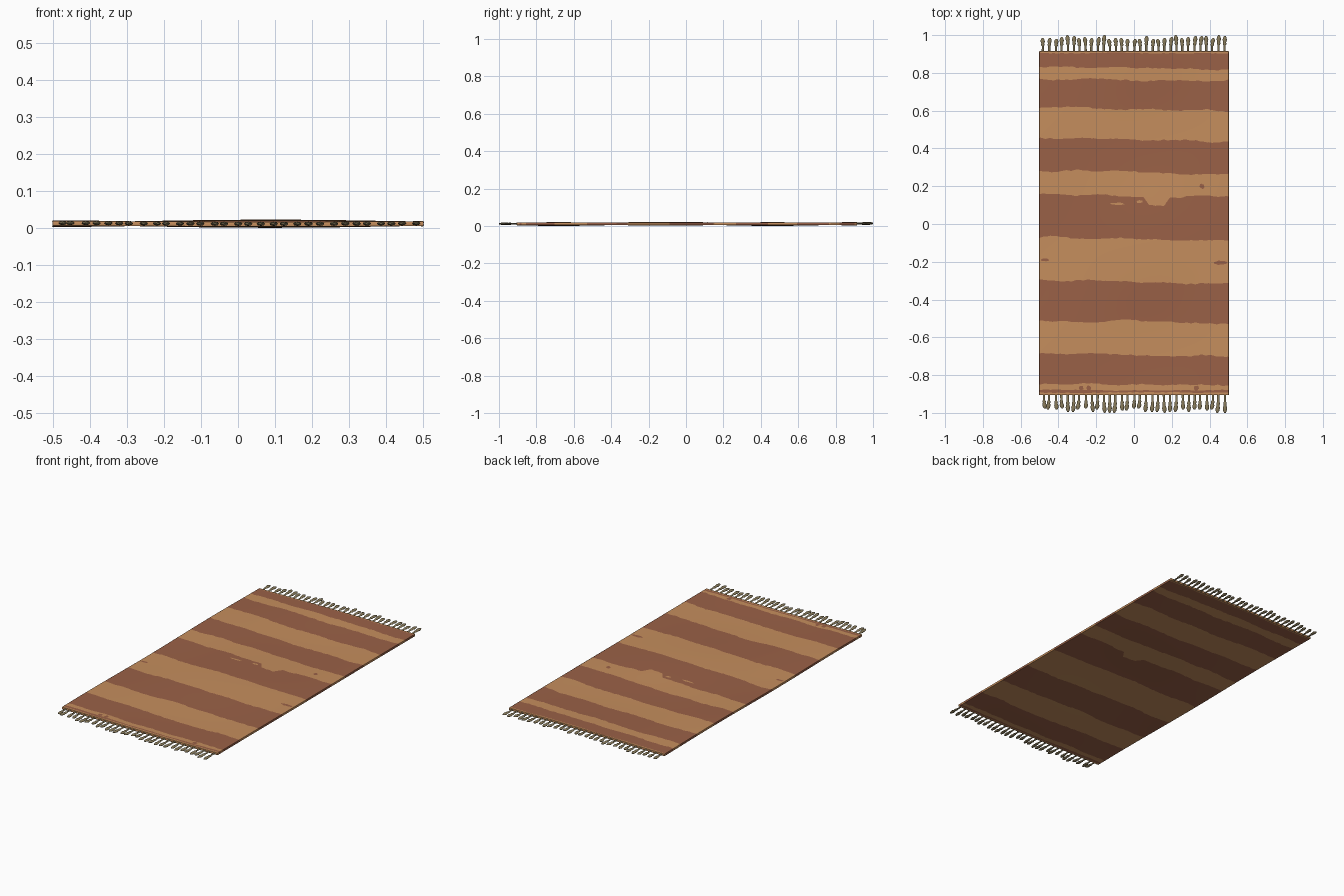
import bpy, bmesh, math, random
from mathutils import Vector, noise

random.seed(4)
if "Cube" in bpy.data.objects:
    bpy.data.objects.remove(bpy.data.objects["Cube"])


def material(name, rgb):
    m = bpy.data.materials.new(name)
    m.use_nodes = True
    m.diffuse_color = (*rgb, 1)
    m.node_tree.nodes["Principled BSDF"].inputs["Base Color"].default_value = (*rgb, 1)
    return m


TAN = material("tan wool", (0.56, 0.27, 0.11))
BROWN = material("brown wool", (0.325, 0.12, 0.063))
OLIVE = material("olive fringe", (0.25, 0.2, 0.105))

HALF, FRONT, BACK, THICK = 0.502, -0.905, 0.915, 0.013
COLS, SUB = 140, 4


def height(x, y):
    """Gentle sag of the cloth at its middle layer."""
    fade = 1 - (2 * abs(x) - 0.1) ** 4 * 0.6
    return 0.0118 + 0.0045 * fade * math.sin(4.2 * x + 1.2) * math.cos(5.5 * y + 0.6)


def make_object(name, bm, mats):
    mesh = bpy.data.meshes.new(name)
    bm.normal_update()
    bm.to_mesh(mesh)
    bm.free()
    for m in mats:
        mesh.materials.append(m)
    obj = bpy.data.objects.new(name, mesh)
    bpy.context.collection.objects.link(obj)
    return obj


# Woven body: rows follow the wavering stripe borders
borders = [FRONT, -0.893, -0.88, -0.85, -0.692, -0.518, -0.306, -0.08, 0.15,
           0.275, 0.447, 0.608, 0.76, 0.826, 0.905, BACK]
DIPPED = borders.index(0.15)


def border_y(i, x):
    y = borders[i]
    if i in (0, len(borders) - 1):
        return y
    thin = min(y - borders[i - 1], borders[i + 1] - y)
    size = min(0.012, thin * 0.45)
    wave = noise.noise(Vector((x * 6, i * 7.3, 0))) + 0.5 * noise.noise(Vector((x * 35, i * 3.7, 5)))
    y += size * wave - min(0.02, thin * 0.2) * x
    if i == DIPPED:    # notch in one border
        y -= 0.045 * max(0, min(1, (0.07 - abs(x - 0.12)) / 0.03))
    return y


bm = bmesh.new()
grid = []
xs = [-HALF + 2 * HALF * c / COLS for c in range(COLS + 1)]
for i in range(len(borders) - 1):
    for s in range(SUB + (i == len(borders) - 2)):
        row = []
        for x in xs:
            y0, y1 = border_y(i, x), border_y(i + 1, x)
            y = y0 + (y1 - y0) * s / SUB
            row.append(bm.verts.new((x, y, height(x, y))))
        grid.append(row)
for r in range(len(grid) - 1):
    for c in range(COLS):
        f = bm.faces.new((grid[r][c], grid[r][c + 1], grid[r + 1][c + 1], grid[r + 1][c]))
        f.material_index = (r // SUB) % 2
        f.smooth = True
rug = make_object("woven_body", bm, [TAN, BROWN])
solid = rug.modifiers.new("thickness", "SOLIDIFY")
solid.thickness = THICK
solid.offset = 0
bevel = rug.modifiers.new("soft_hem", "BEVEL")
bevel.width = 0.003
bevel.segments = 2
bevel.limit_method = "ANGLE"
bevel.angle_limit = math.radians(50)


# Small stray flecks woven into the bands
def fleck(bm, cx, cy, rx, ry, index):
    lift = THICK / 2 + 0.0006
    hub = bm.verts.new((cx, cy, height(cx, cy) + lift))
    ring = []
    for k in range(20):
        a = math.tau * k / 20
        w = random.uniform(0.75, 1.05)
        x, y = cx + rx * w * math.cos(a), cy + ry * w * math.sin(a)
        ring.append(bm.verts.new((x, y, height(x, y) + lift)))
    for k in range(20):
        bm.faces.new((hub, ring[k], ring[(k + 1) % 20])).material_index = index


bm = bmesh.new()
fleck(bm, 0.36, 0.2, 0.015, 0.014, 1)
fleck(bm, -0.472, -0.19, 0.024, 0.008, 1)
fleck(bm, 0.458, -0.205, 0.04, 0.012, 1)
fleck(bm, -0.09, 0.107, 0.04, 0.007, 0)
fleck(bm, 0.03, 0.118, 0.02, 0.008, 0)
for x in (-0.28, -0.24, 0.33):
    fleck(bm, x, -0.868, 0.014, 0.014, 1)
make_object("woven_flecks", bm, [TAN, BROWN])

# Tassel outline: share of length, radius (cord, knot, tuft)
PROFILE = [(-0.1, 0.006), (0.38, 0.0055), (0.44, 0.009), (0.52, 0.009), (0.57, 0.0075),
           (0.74, 0.0115), (0.88, 0.0095), (1.0, 0.004)]


def tassel(bm, x, y, side, length, lean):
    rings = []
    z = height(x, y)
    for t, rad in PROFILE:
        ring = []
        for k in range(8):
            a = math.tau * k / 8
            ring.append(bm.verts.new((x + lean * t * t + rad * math.cos(a),
                                      y + side * length * t,
                                      z + 0.0015 * t + 0.5 * rad * math.sin(a))))
        rings.append(ring)
    for a, b in zip(rings, rings[1:]):
        for k in range(8):
            n = (k + 1) % 8
            bm.faces.new((a[k], a[n], b[n], b[k]))
    bm.faces.new(rings[0])
    bm.faces.new(rings[-1])


# Fringe along both short ends
for name, y, side in (("front_fringe", FRONT, -1), ("back_fringe", BACK, 1)):
    bm = bmesh.new()
    full = 1 - abs(y)
    for i in range(31):
        x = -0.48 + 0.96 * i / 30 + random.uniform(-0.003, 0.003)
        length = full * random.choice((0.76, 0.82, 0.88, 0.95, 1.0))
        tassel(bm, x, y, side, length, random.uniform(-0.008, 0.008))
    bmesh.ops.recalc_face_normals(bm, faces=bm.faces)
    fringe = make_object(name, bm, [OLIVE])
    fringe.select_set(True)
    bpy.context.view_layer.objects.active = fringe

# Smooth shading with sharp edges kept
bpy.ops.object.shade_smooth_by_angle(angle=math.radians(50))
